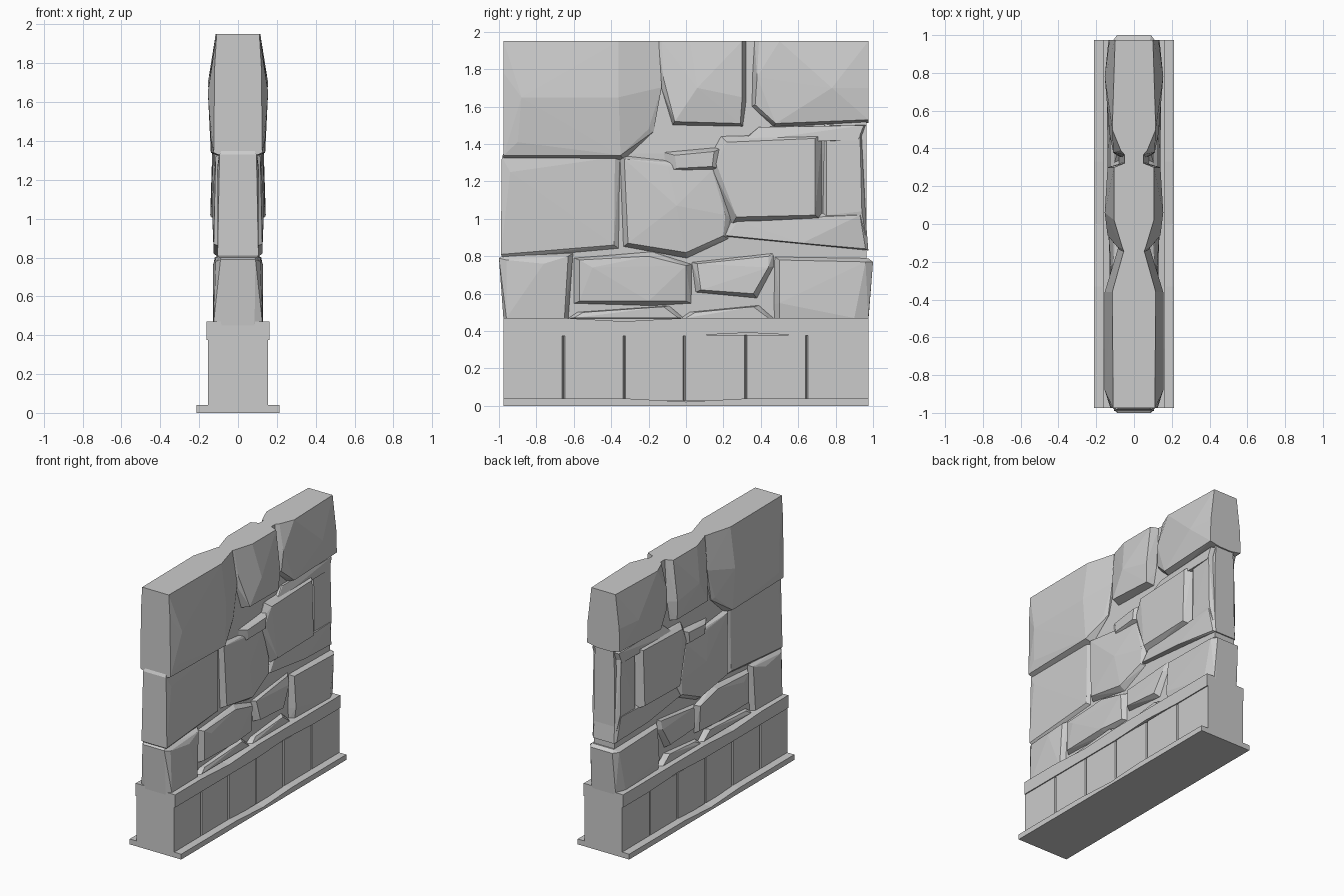
import bpy
import bmesh
from mathutils import Vector

default_cube = bpy.data.objects.get("Cube")
if default_cube:
    bpy.data.objects.remove(default_cube, do_unlink=True)

# One plain grey stone material for everything
stone_grey = bpy.data.materials.new("stone grey")
stone_grey.use_nodes = True
grey = (0.6, 0.6, 0.6, 1)
stone_grey.diffuse_color = grey
stone_grey.node_tree.nodes["Principled BSDF"].inputs["Base Color"].default_value = grey

END = 0.975          # half length of the wall
TOP = 1.95           # height of the flat wall top
CAP = 0.47           # top of the footing, where the stones start


def finish(name, bm):
    """Turn a bmesh into a flat shaded object."""
    bmesh.ops.recalc_face_normals(bm, faces=bm.faces)
    mesh = bpy.data.meshes.new(name)
    bm.to_mesh(mesh)
    bm.free()
    mesh.materials.append(stone_grey)
    obj = bpy.data.objects.new(name, mesh)
    bpy.context.collection.objects.link(obj)
    return obj


def symmetric_hull(name, points):
    """Convex block through points (y, z, half thickness), alike on both sides."""
    bm = bmesh.new()
    for y, z, half in points:
        for side in (-1, 1):
            bm.verts.new((side * half, y, z))
    hull = bmesh.ops.convex_hull(bm, input=bm.verts)
    spare = {v for v in hull["geom_interior"] + hull["geom_unused"]
             if isinstance(v, bmesh.types.BMVert) and v.is_valid}
    bmesh.ops.delete(bm, geom=list(spare), context="VERTS")
    return finish(name, bm)


def stone(name, *face, root=0.085, flare=0.03):
    """Chiselled stone: its face points, plus a wider root inside the wall."""
    centre = sum((Vector(p[:2]) for p in face), Vector((0, 0))) / len(face)
    points = list(face)
    for y, z, half in face:
        out = Vector((y, z)) - centre
        out = out.normalized() * flare if out.length > 0.1 else out * 0
        back_y = max(-END, min(END, y + out.x))
        back_z = max(CAP - 0.02, min(TOP, z + out.y))
        points.append((back_y, back_z, min(root, half)))
    return symmetric_hull(name, points)


def course(name, half, low, high, top_chips, bottom_chips):
    """Long footing course whose upper or lower edges are worn at some places."""
    bm = bmesh.new()
    rings = []
    for y in (-END, -0.66, -0.33, 0, 0.33, 0.66, END):
        z0 = low + bottom_chips.get(y, 0)
        z1 = high - top_chips.get(y, 0)
        corners = ((-half, z0), (half, z0), (half, z1), (-half, z1))
        rings.append([bm.verts.new((x, y, z)) for x, z in corners])
    for a, b in zip(rings, rings[1:]):
        for i in range(4):
            j = (i + 1) % 4
            bm.faces.new((a[i], a[j], b[j], b[i]))
    bm.faces.new(rings[0])
    bm.faces.new(rings[-1])
    return finish(name, bm)


# Footing: plinth, core, six panel blocks, cap
course("plinth", 0.213, 0, 0.04, {0: 0.018}, {})
course("footing_core", 0.135, 0.02, 0.4, {}, {})
course("footing_cap", 0.163, 0.375, CAP, {-0.33: 0.018}, {0.33: 0.016})
joints = [-END, -0.655, -0.33, -0.01, 0.32, 0.645, END]
for number, (start, stop) in enumerate(zip(joints, joints[1:]), 1):
    gap = 0.007
    a = start if start == -END else start + gap
    b = stop if stop == END else stop - gap
    block = [(y, z, 0.155) for y in (a, b) for z in (0.03, 0.38)]
    inner = [(max(a - gap, -END), z, 0.135) for z in (0.03, 0.38)]
    inner += [(min(b + gap, END), z, 0.135) for z in (0.03, 0.38)]
    symmetric_hull(f"footing_panel_{number}", block + inner)

# Wall core showing in the crevices
symmetric_hull("wall_core", [(y, z, half) for y in (-0.965, 0.965)
               for z, half in ((0.45, 0.085), (1.35, 0.085), (TOP, 0.05))])

# Upper row of stones
stone("upper_front_stone",
      (-END, TOP, 0.11), (-0.36, TOP, 0.115), (-0.17, TOP, 0.055),
      (-0.88, 1.65, 0.155), (-0.36, 1.65, 0.155), (-0.16, 1.7, 0.09),
      (-0.2, 1.48, 0.1), (-0.9, 1.41, 0.14), (-END, 1.78, 0.12),
      (-END, 1.34, 0.125), (-0.35, 1.34, 0.14))
stone("upper_middle_stone",
      (-0.13, TOP, 0.06), (0.02, TOP, 0.105), (0.3, TOP, 0.105),
      (-0.12, 1.75, 0.09), (-0.06, 1.52, 0.14), (0.06, 1.7, 0.155),
      (0.3, 1.65, 0.14), (0.29, 1.51, 0.13), root=0.05)
stone("upper_back_stone",
      (0.39, TOP, 0.07), (0.5, TOP, 0.115), (END, TOP, 0.1),
      (0.38, 1.76, 0.11), (0.37, 1.61, 0.1), (0.48, 1.51, 0.13),
      (0.78, 1.7, 0.155), (END, 1.7, 0.13), (END, 1.53, 0.135), root=0.05)

# Middle rows of stones
stone("middle_front_stone",
      (-0.985, 1.33, 0.095), (-0.38, 1.33, 0.1), (-0.94, 1.25, 0.107),
      (-0.385, 0.86, 0.105), (-0.99, 0.81, 0.105))
stone("centre_stone",
      (-0.33, 1.32, 0.115), (-0.31, 0.87, 0.125), (-0.1, 1.28, 0.11),
      (0.14, 1.26, 0.1), (0, 0.82, 0.125), (0.21, 1.02, 0.11),
      (0.2, 0.91, 0.11), (-0.05, 1.07, 0.135))
stone("wedge_stone",
      (-0.06, 1.34, 0.12), (0.15, 1.36, 0.13),
      (-0.05, 1.27, 0.12), (0.14, 1.28, 0.13), flare=0.06)
stone("square_stone",
      (0.22, 1.41, 0.125), (0.69, 1.43, 0.13), (0.16, 1.3, 0.115),
      (0.27, 1.01, 0.14), (0.69, 1.02, 0.143), flare=0.045)
stone("sloping_ledge_stone",
      (0.4, 1.49, 0.09), (0.95, 1.5, 0.11), (0.3, 1.41, 0.11),
      (0.92, 1.42, 0.115), flare=0.01)
stone("back_edge_stone",
      (0.75, 1.48, 0.1), (0.93, 1.45, 0.113), (0.75, 1.02, 0.105),
      (0.94, 1.04, 0.115), (0.96, 0.88, 0.09))
stone("flat_stone",
      (0.22, 0.91, 0.11), (0.28, 0.99, 0.105), (0.62, 0.87, 0.125),
      (0.7, 1.01, 0.11), (0.93, 1.02, 0.113), (0.96, 0.84, 0.1))

# Lower row of boulders
stone("lower_front_boulder",
      (-1, 0.79, 0.09), (-0.96, 0.78, 0.115), (-0.63, 0.8, 0.115),
      (-0.76, 0.76, 0.13), (-0.65, CAP, 0.12), (-0.96, CAP, 0.125))
stone("lower_long_boulder",
      (-0.57, 0.78, 0.12), (-0.5, 0.74, 0.13), (-0.2, 0.8, 0.12),
      (0, 0.75, 0.12), (-0.2, 0.56, 0.13), (-0.57, 0.56, 0.12), (0, 0.56, 0.11))
stone("lower_middle_boulder",
      (0.06, 0.76, 0.11), (0.08, 0.62, 0.13), (0.36, 0.6, 0.125),
      (0.44, 0.74, 0.115), (0.44, 0.8, 0.1))
stone("lower_back_boulder",
      (0.5, 0.78, 0.115), (0.96, 0.77, 0.12), (1, 0.77, 0.09),
      (0.5, 0.55, 0.13), (0.5, CAP, 0.12), (0.9, CAP, 0.13), (END, CAP, 0.1))
for name, start, stop in (("front_chip", -0.6, -0.04), ("back_chip", 0, 0.44)):
    stone(name, (start, CAP, 0.12), (stop, CAP, 0.12),
          (start + 0.05, 0.5, 0.11), (stop - 0.08, 0.53, 0.12))
